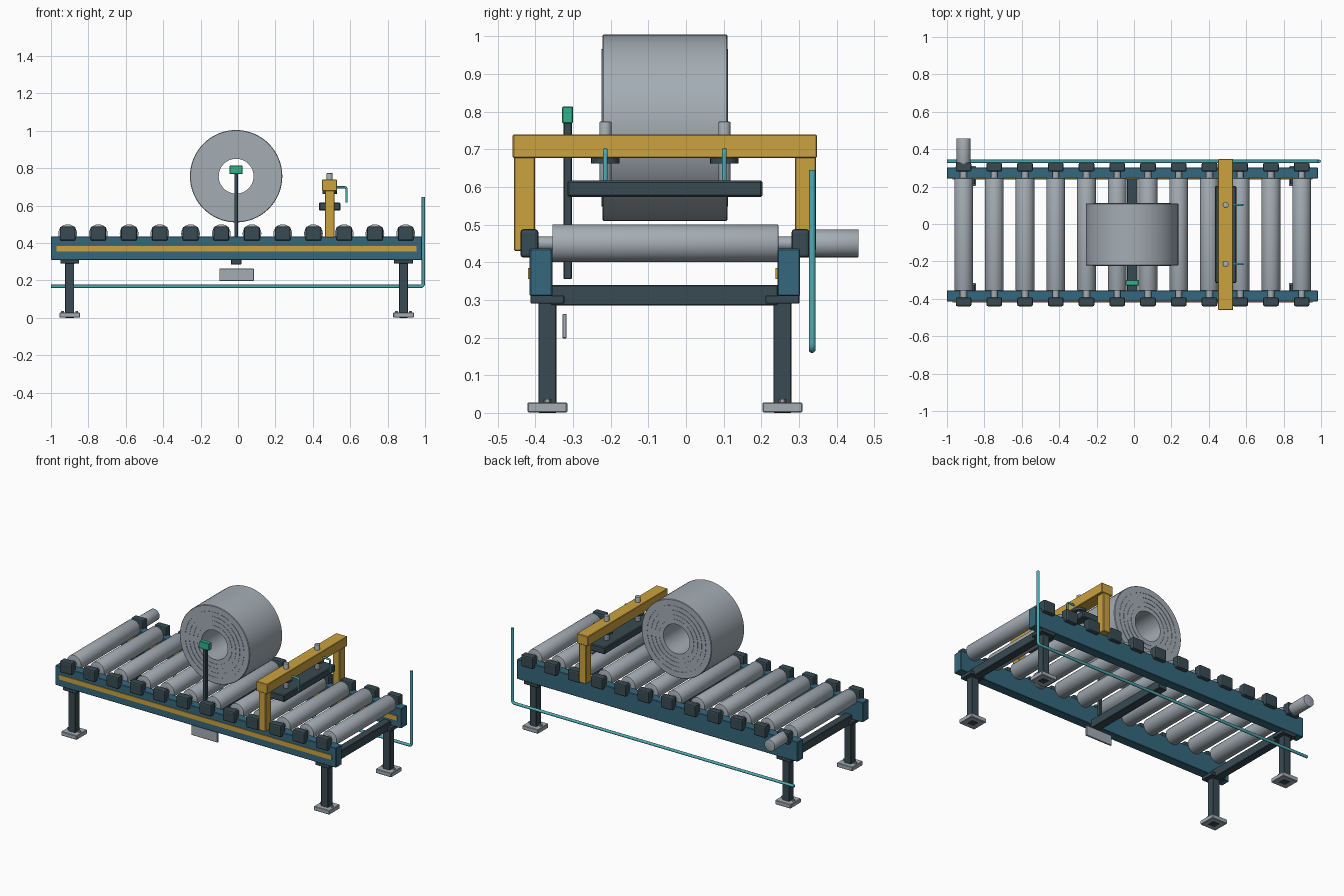
import bpy
import bmesh
import math
from mathutils import Matrix, Vector

if "Cube" in bpy.data.objects:
    bpy.data.objects.remove(bpy.data.objects["Cube"], do_unlink=True)

XC, YC = -0.01, -0.056      # centre of the conveyor frame


def material(name, rgb):
    m = bpy.data.materials.new(name)
    m.use_nodes = True
    m.diffuse_color = (*rgb, 1)
    m.node_tree.nodes["Principled BSDF"].inputs["Base Color"].default_value = (*rgb, 1)
    return m


BLUE = material("rail blue", (0.035, 0.14, 0.21))
DARK = material("dark slate", (0.04, 0.07, 0.085))
STEEL = material("steel grey", (0.37, 0.42, 0.46))
YELLOW = material("safety yellow", (0.6, 0.36, 0.05))
TEAL = material("pipe teal", (0.08, 0.42, 0.47))
GREEN = material("sensor green", (0.03, 0.45, 0.26))


def finish(bm, name, mat, smooth=False):
    bmesh.ops.recalc_face_normals(bm, faces=bm.faces[:])
    mesh = bpy.data.meshes.new(name)
    bm.to_mesh(mesh)
    bm.free()
    mesh.materials.append(mat)
    ob = bpy.data.objects.new(name, mesh)
    bpy.context.collection.objects.link(ob)
    if smooth:
        bpy.ops.object.select_all(action='DESELECT')
        ob.select_set(True)
        bpy.context.view_layer.objects.active = ob
        bpy.ops.object.shade_smooth_by_angle(angle=math.radians(35))
    return ob


def box(name, x, y, z, mat, bevel=0.003, segments=1):
    """Box from (min, max) ranges with softened edges."""
    bm = bmesh.new()
    size = [r[1] - r[0] for r in (x, y, z)]
    mid = [(r[0] + r[1]) / 2 for r in (x, y, z)]
    bmesh.ops.create_cube(bm, size=1, matrix=Matrix.Translation(mid) @ Matrix.Diagonal((*size, 1)))
    if bevel:
        bmesh.ops.bevel(bm, geom=bm.edges[:], offset=bevel, segments=segments,
                        profile=0.5, affect='EDGES')
    return finish(bm, name, mat)


def rod(name, start, end, radius, mat, sides=24, bevel=0.0):
    """Cylinder between two points."""
    a, b = Vector(start), Vector(end)
    turn = (b - a).to_track_quat('Z', 'Y').to_matrix().to_4x4()
    bm = bmesh.new()
    bmesh.ops.create_cone(bm, cap_ends=True, segments=sides, radius1=radius, radius2=radius,
                          depth=(b - a).length, matrix=Matrix.Translation((a + b) / 2) @ turn)
    if bevel:
        rims = [e for e in bm.edges if any(len(f.verts) > 4 for f in e.link_faces)]
        bmesh.ops.bevel(bm, geom=rims, offset=bevel, segments=2, profile=0.5, affect='EDGES')
    return finish(bm, name, mat, True)


def pipe(name, points, radius, mat):
    """Round tube along a path with one rounded corner."""
    a, c, b = (Vector(p) for p in points)
    bend = radius * 2
    p1, p2 = c + (a - c).normalized() * bend, c + (b - c).normalized() * bend
    arc = [p1 * (1 - t) ** 2 + c * 2 * t * (1 - t) + p2 * t * t for t in (i / 6 for i in range(7))]
    path = [a] + arc + [b]
    side = (c - a).cross(b - c).normalized()
    bm = bmesh.new()
    rings = []
    for i, p in enumerate(path):
        along = (path[min(i + 1, len(path) - 1)] - path[max(i - 1, 0)]).normalized()
        up = along.cross(side)
        rings.append([bm.verts.new(p + radius * (math.cos(t) * side + math.sin(t) * up))
                      for t in (k * math.tau / 12 for k in range(12))])
    for r, s in zip(rings, rings[1:]):
        for k in range(12):
            bm.faces.new((r[k], r[k - 1], s[k - 1], s[k]))
    bm.faces.new(rings[0])
    bm.faces.new(rings[-1])
    return finish(bm, name, mat, True)


def mirrored(y0, y1):
    """Front range and its mirror at the rear, with names."""
    return (("front", (y0, y1)), ("rear", (2 * YC - y1, 2 * YC - y0)))


# Side rails
for end, y in mirrored(-0.415, -0.355):
    box(end + "_rail", (-1, 0.983), y, (0.31, 0.436), BLUE)
    # Yellow stripe on the forward face of each rail
    box(end + "_rail_stripe", (-0.97, 0.955), (y[0] - 0.005, y[0] + 0.002),
        (0.355, 0.385), YELLOW, 0)

# Legs, feet, bolts and bracing
for side, x in (("right", -0.9), ("left", 0.885)):
    for end, y in mirrored(-0.392, -0.344):
        tag = end + "_" + side
        ym = sum(y) / 2
        box(tag + "_leg", (x - 0.024, x + 0.024), y, (0, 0.312), DARK, 0.002)
        box(tag + "_foot", (x - 0.055, x + 0.055), (ym - 0.053, ym + 0.053), (0.001, 0.028), STEEL)
        box(tag + "_leg_plate", (x - 0.05, x + 0.05), (ym - 0.045, ym + 0.045),
            (0.29, 0.312), DARK, 0.002)
        for dx in (-0.038, 0.038):
            rod(tag + "_foot_bolt", (x + dx, ym, 0.02), (x + dx, ym, 0.037), 0.009, STEEL, 6)
    box(side + "_cross_member", (x - 0.025, x + 0.025), (-0.36, 0.245), (0.285, 0.34), DARK)
box("middle_cross_member", (XC - 0.028, XC + 0.028), (-0.36, 0.245), (0.285, 0.34), DARK)

# Rollers with shafts and bearing blocks
for i in range(12):
    x = -0.911 + i * 0.1643
    rod("roller", (x, -0.355, 0.45), (x, 0.245, 0.45), 0.05, STEEL, 32, 0.002)
    rod("roller_shaft", (x, -0.41, 0.45), (x, 0.3, 0.45), 0.018, STEEL, 16)
    for end, y in mirrored(-0.44, -0.392):
        box(end + "_bearing_block", (x - 0.042, x + 0.042), y, (0.412, 0.488), DARK, 0.009, 2)

# Drive motor
rod("drive_motor", (-0.911, 0.31, 0.45), (-0.911, 0.458, 0.45), 0.037, STEEL, 24, 0.002)

# Coil: lathed ring with raised winding lines on both ends
half, outer, inner, zc = 0.166, 0.247, 0.093, 0.757
face = [(inner, half)]
for r in (0.122, 0.15, 0.178, 0.207):
    face += [(r - 0.0015, half), (r - 0.0015, half + 0.002),
             (r + 0.0015, half + 0.002), (r + 0.0015, half)]
face += [(outer - 0.003, half), (outer, half - 0.003)]
profile = face + [(r, -h) for r, h in reversed(face)]
bm = bmesh.new()
steps = 64
loops = [[bm.verts.new((XC + r * math.cos(a), YC + h, zc + r * math.sin(a))) for r, h in profile]
         for a in (k * math.tau / steps for k in range(steps))]
n = len(profile)
for k in range(steps):
    p, q = loops[k - 1], loops[k]
    for j in range(n):
        bm.faces.new((p[j - 1], p[j], q[j], q[j - 1]))
finish(bm, "coil", STEEL, True)

# Sensor post and hanging plate
box("sensor_post", (XC - 0.01, XC + 0.01), (-0.325, -0.303), (0.355, 0.77), DARK, 0.002)
box("sensor_head", (XC - 0.035, XC + 0.035), (-0.329, -0.3), (0.768, 0.814), GREEN)
box("hanging_plate", (-0.1, 0.085), (-0.328, -0.317), (0.198, 0.263), STEEL, 0.002)

# Press gantry
GX = 0.49
for end, y in mirrored(-0.457, -0.401):
    box(end + "_gantry_post", (GX - 0.025, GX + 0.025), y, (0.43, 0.69), YELLOW)
box("gantry_beam", (GX - 0.04, GX + 0.04), (-0.46, 0.348), (0.677, 0.739), YELLOW)
box("press_bar", (GX - 0.057, GX + 0.057), (-0.315, 0.203), (0.573, 0.617), DARK, 0.005)
for y in (-0.214, 0.102):
    rod("press_cylinder", (GX, y, 0.61), (GX, y, 0.773), 0.016, STEEL, 20, 0.002)
    rod("press_flange", (GX, y, 0.662), (GX, y, 0.678), 0.038, DARK, 24)
    pipe("press_hose", ((GX + 0.035, y, 0.698), (GX + 0.09, y, 0.698), (GX + 0.09, y, 0.617)),
         0.006, TEAL)

# Air supply pipe along the rear
pipe("supply_pipe", ((-1, 0.335, 0.168), (0.991, 0.335, 0.168), (0.991, 0.335, 0.645)), 0.009, TEAL)
